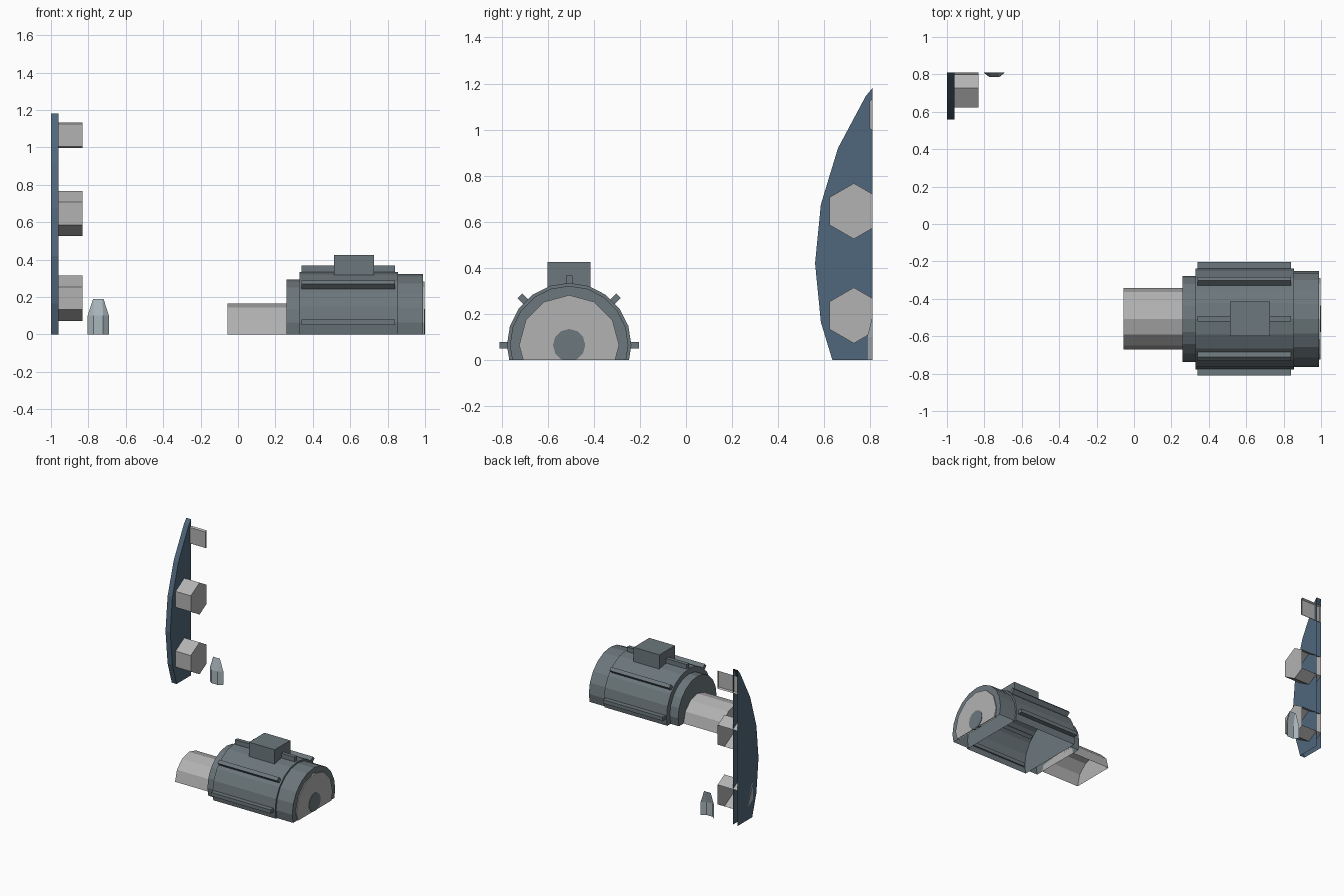
import bpy, bmesh, math
from mathutils import Matrix, Vector

if "Cube" in bpy.data.objects:
    bpy.data.objects.remove(bpy.data.objects["Cube"])

AY, AZ = -0.507, 0.065          # motor axis
DY, DZ, DR = 1.866, 0.42, 1.306  # big disc centre and radius
BACK = 0.81                      # rear cut plane


def material(name, rgb):
    m = bpy.data.materials.new(name)
    m.diffuse_color = (*rgb, 1)
    m.use_nodes = True
    m.node_tree.nodes["Principled BSDF"].inputs["Base Color"].default_value = m.diffuse_color
    return m


HOUSING = material("housing_grey", (0.15, 0.185, 0.2))
METAL = material("pale_metal", (0.45, 0.45, 0.45))
BLUE = material("dark_blue", (0.08, 0.135, 0.2))
PIPE = material("pale_blue_grey", (0.4, 0.47, 0.51))


def finish(name, bm, mat):
    # The model is sliced open at the floor and at the back
    for co, no in (((0, 0, 0), (0, 0, -1)), ((0, BACK, 0), (0, 1, 0))):
        bmesh.ops.bisect_plane(bm, geom=bm.verts[:] + bm.edges[:] + bm.faces[:],
                               plane_co=co, plane_no=no, clear_outer=True)
    me = bpy.data.meshes.new(name)
    bm.to_mesh(me)
    bm.free()
    me.materials.append(mat)
    ob = bpy.data.objects.new(name, me)
    bpy.context.collection.objects.link(ob)
    return ob


def cyl_x(name, x0, x1, y, z, r, sides, mat):
    bm = bmesh.new()
    m = Matrix.Translation(((x0 + x1) / 2, y, z)) @ Matrix.Rotation(math.pi / 2, 4, 'Y')
    # Spin so that a vertex sits on the y axis
    m = m @ Matrix.Rotation(math.pi / 2, 4, 'Z')
    bmesh.ops.create_cone(bm, cap_ends=True, segments=sides, radius1=r, radius2=r,
                          depth=x1 - x0, matrix=m)
    return finish(name, bm, mat)


def box(name, size, m, mat):
    bm = bmesh.new()
    bmesh.ops.create_cube(bm, size=1, matrix=m @ Matrix.Diagonal((*size, 1)))
    return finish(name, bm, mat)


# Motor housing
cyl_x("motor_front_flange", 0.26, 0.33, AY, AZ, 0.23, 20, HOUSING)
cyl_x("motor_body", 0.33, 0.855, AY, AZ, 0.27, 20, HOUSING)
cyl_x("motor_rear_cap", 0.855, 0.99, AY, AZ, 0.257, 20, HOUSING)
cyl_x("motor_end_disc", 0.98, 0.997, AY, AZ, 0.217, 12, METAL)
cyl_x("motor_end_hub", 0.98, 1.0, AY, AZ, 0.07, 12, HOUSING)
cyl_x("motor_shaft", -0.057, 0.26, AY, 0.0, 0.165, 12, METAL)

# Cooling ribs around the body
for i in range(5):
    m = (Matrix.Translation((0.59, AY, AZ)) @ Matrix.Rotation(math.radians(45 * i), 4, 'X')
         @ Matrix.Translation((0, 0.28, 0)))
    box(f"cooling_rib_{i + 1}", (0.5, 0.046, 0.028), m, HOUSING)

# Terminal box on top
box("terminal_box", (0.216, 0.186, 0.12), Matrix.Translation((0.62, AY, 0.365)), HOUSING)

# Large disc, only its edge is inside the cut
cyl_x("large_disc", -1.0, -0.96, DY, DZ, DR, 32, BLUE)

# Hex bolts on a ring around the disc
for i, a in enumerate((-11.25, 11.25, 33.75)):
    a = math.radians(a)
    cyl_x(f"hex_bolt_{i + 1}", -1.0, -0.832, DY - 1.16 * math.cos(a),
          DZ + 1.16 * math.sin(a), 0.121, 6, METAL)

# Sliver of a bent pipe: rows of (z, half widths and depths)
bm = bmesh.new()
rows = []
for z, outer, inner, y in ((0, 0.057, 0.026, 0.785), (0.1, 0.057, 0.026, 0.786),
                           (0.19, 0.028, 0.022, 0.809)):
    rows.append([bm.verts.new(Vector((-0.747 + dx, yy, z)))
                 for dx, yy in ((-outer, BACK), (-inner, y), (inner, y), (outer, BACK))])
for lo, hi in zip(rows, rows[1:]):
    for k in range(3):
        bm.faces.new((lo[k], lo[k + 1], hi[k + 1], hi[k]))
finish("pipe_sliver", bm, PIPE)
